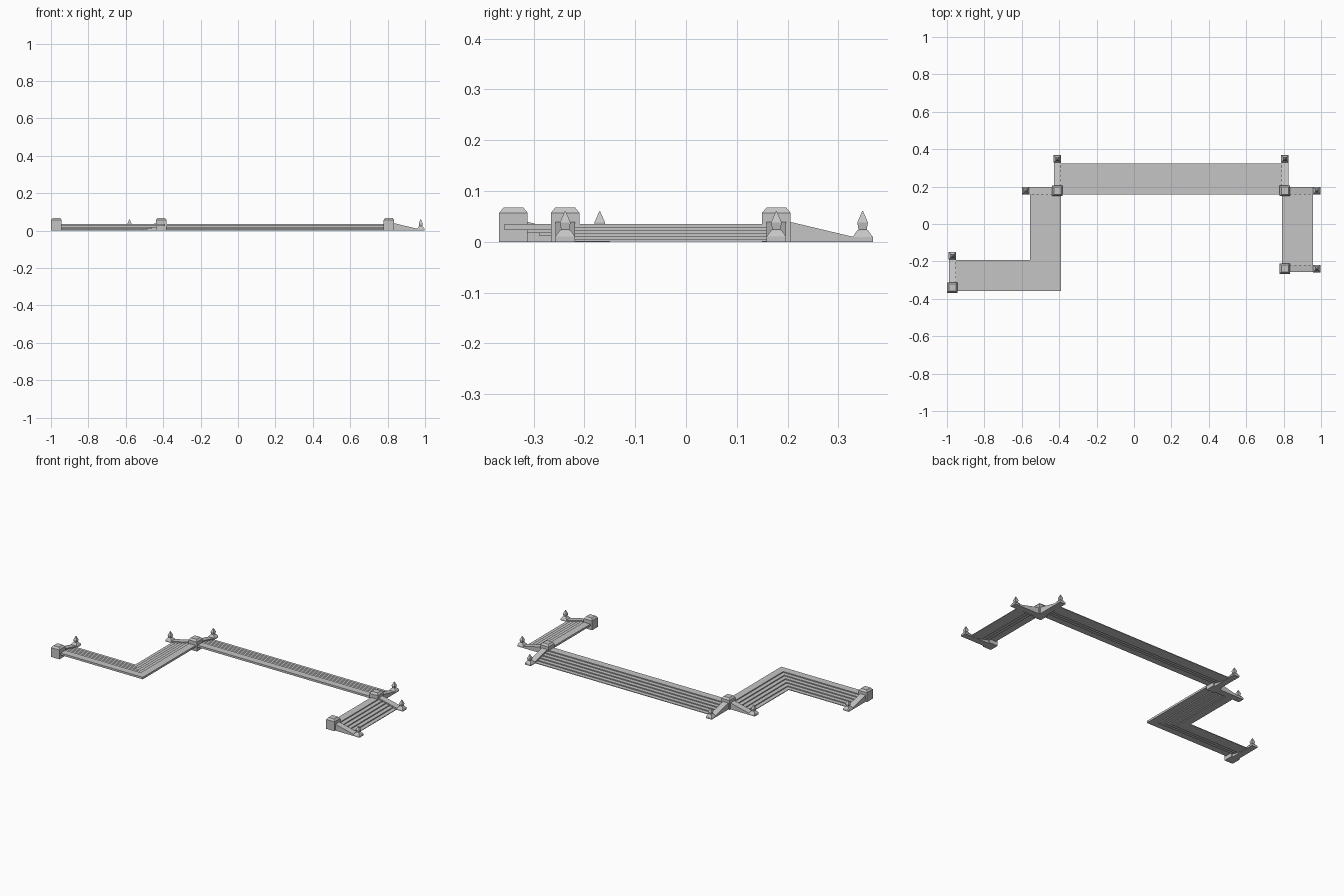
import bpy
import bmesh
from mathutils import Vector

if "Cube" in bpy.data.objects:
    bpy.data.objects.remove(bpy.data.objects["Cube"], do_unlink=True)

stone = bpy.data.materials.new("grey stone")
stone.use_nodes = True
GREY = (0.56, 0.56, 0.56, 1)
stone.diffuse_color = GREY
stone.node_tree.nodes["Principled BSDF"].inputs["Base Color"].default_value = GREY


def finish(name, bm):
    bmesh.ops.recalc_face_normals(bm, faces=bm.faces)
    mesh = bpy.data.meshes.new(name)
    bm.to_mesh(mesh)
    bm.free()
    mesh.materials.append(stone)
    obj = bpy.data.objects.new(name, mesh)
    bpy.context.collection.objects.link(obj)
    return obj


def prism(bm, points, depth):
    """Extrude a flat outline along the depth vector."""
    face = bm.faces.new([bm.verts.new(p) for p in points])
    out = bmesh.ops.extrude_face_region(bm, geom=[face], use_keep_orig=True)
    moved = [v for v in out["geom"] if isinstance(v, bmesh.types.BMVert)]
    bmesh.ops.translate(bm, verts=moved, vec=depth)


def square_stack(name, x, y, rings):
    """Square tower through (half width, height) rings."""
    bm = bmesh.new()
    loops = []
    for r, z in rings:
        loops.append([bm.verts.new((x + sx * r, y + sy * r, z))
                      for sx, sy in ((-1, -1), (1, -1), (1, 1), (-1, 1))])
    for low, high in zip(loops, loops[1:]):
        for i in range(4):
            j = (i + 1) % 4
            bm.faces.new((low[i], low[j], high[j], high[i]))
    bm.faces.new(loops[0])
    bm.faces.new(loops[-1])
    return finish(name, bm)


# Stairs: thin overlapping treads descending from the upper edge
STEPS, RISE, TOP, THICK = 6, 0.006, 0.035, 0.012
LANDING, DEPTH = 0.045, 0.166
TREAD = (DEPTH - LANDING) / (STEPS - 1)


def stairs(name, path):
    """path holds (point, downhill offset direction) pairs."""
    bm = bmesh.new()
    for i in range(STEPS):
        near = 0 if i == 0 else LANDING + (i - 1) * TREAD
        far = LANDING + i * TREAD
        top = TOP - i * RISE
        bottom = max(top - THICK, 0.001)
        edge = [Vector(p) + Vector(d) * near for p, d in path]
        edge += [Vector(p) + Vector(d) * far for p, d in reversed(path)]
        prism(bm, [(p.x, p.y, bottom) for p in edge], (0, 0, top - bottom))
    finish(name, bm)


stairs("long_stairs", [((-0.41, 0.158), (0, 1)), ((0.81, 0.158), (0, 1))])
stairs("side_stairs", [((0.79, -0.238), (1, 0)), ((0.79, 0.178), (1, 0))])
stairs("corner_stairs", [((-0.97, -0.358), (0, 1)),
                         ((-0.39, -0.358), (-1, 1)),
                         ((-0.39, 0.178), (-1, 0))])

# Pedestals with chamfered caps
PEDESTAL = [(0.028, 0), (0.028, 0.057), (0.019, 0.068)]
# Pointed four-sided finials
FINIAL = [(0.02, 0.009), (0.011, 0.022), (0.008, 0.024),
          (0.0105, 0.038), (0.0005, 0.061)]
RUN, HALF = 0.17, 0.019


def side_wall(name, x, y, direction):
    """Sloping cheek wall with a flat foot for the finial."""
    d = Vector((*direction, 0))
    side = Vector((-d.y, d.x, 0)) * HALF
    profile = [(0, 0), (RUN + 0.02, 0), (RUN + 0.02, 0.01),
               (RUN - 0.02, 0.01), (0.028, 0.039), (0, 0.039)]
    bm = bmesh.new()
    start = Vector((x, y, 0)) - side
    prism(bm, [start + d * t + Vector((0, 0, z)) for t, z in profile], side * 2)
    finish(name, bm)


BACK, LEFT, RIGHT = (0, 1), (1, 0), (-1, 0)
corners = {
    "far_right": (-0.971, -0.340, [BACK]),
    "middle_right": (-0.410, 0.178, [BACK, RIGHT]),
    "back_left": (0.807, 0.178, [BACK, LEFT]),
    "front_left": (0.807, -0.238, [LEFT]),
}
for label, (x, y, directions) in corners.items():
    square_stack(label + "_pedestal", x, y, PEDESTAL)
    for n, d in enumerate(directions, 1):
        side_wall(f"{label}_wall_{n}", x, y, d)
        square_stack(f"{label}_finial_{n}", x + d[0] * RUN, y + d[1] * RUN, FINIAL)
